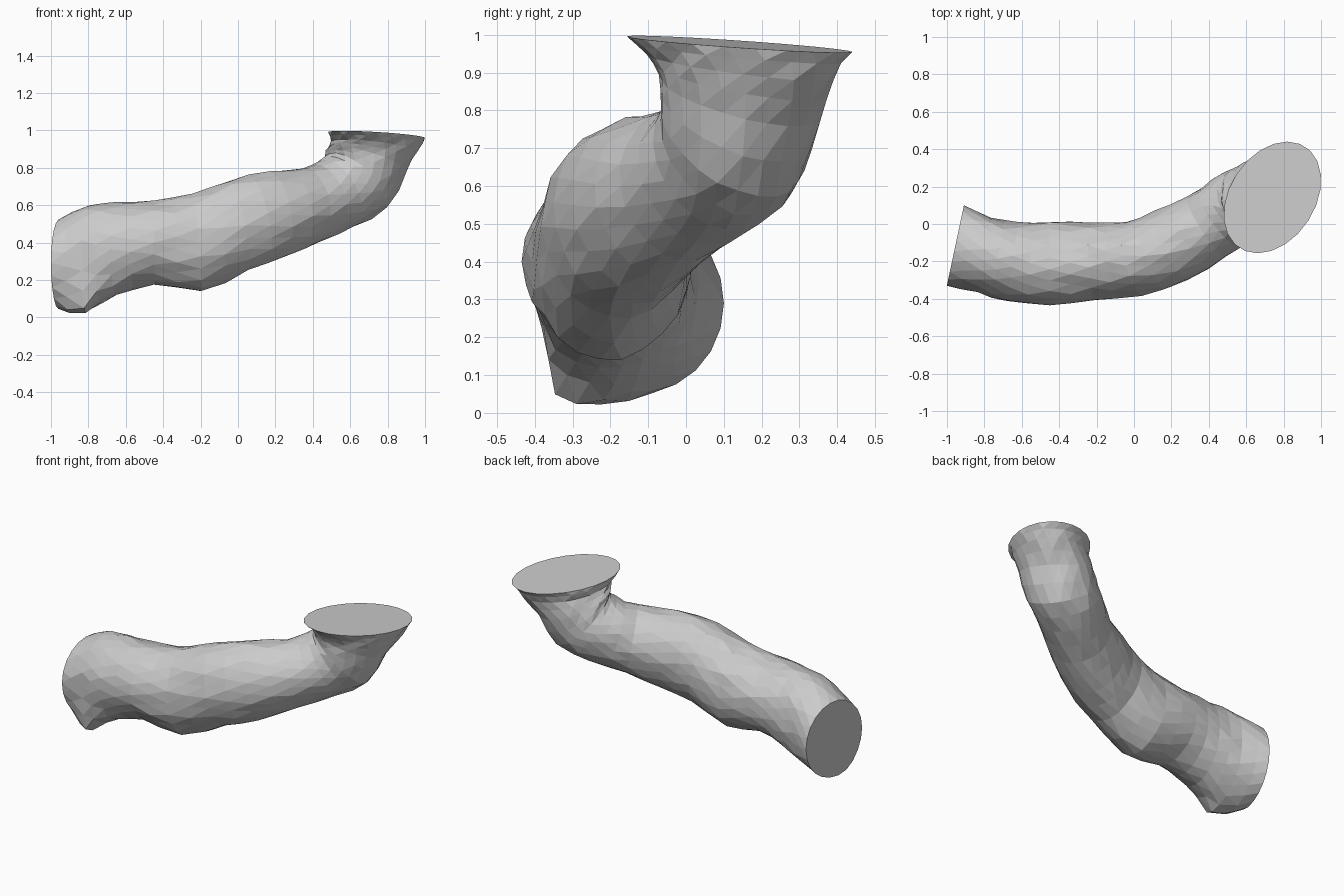
import bpy, bmesh, random
from math import sin, cos, exp, radians, pi
from mathutils import Vector

random.seed(4)
SIDES = 22

if "Cube" in bpy.data.objects:
    bpy.data.objects.remove(bpy.data.objects["Cube"], do_unlink=True)

grey = bpy.data.materials.new("plain_grey")
grey.use_nodes = True
colour = (0.6, 0.6, 0.6, 1)
grey.diffuse_color = colour
grey.node_tree.nodes["Principled BSDF"].inputs["Base Color"].default_value = colour

# Sections along the limb: centre x, y, z, yaw, pitch, half width, half height
sections = [
    (-.955, -.115, .29, -12, 0, .22, .235),
    (-.8, -.165, .335, -10, 0, .205, .265),
    (-.65, -.2, .365, -8, 0, .215, .25),
    (-.45, -.21, .4, 0, 0, .222, .222),
    (-.22, -.2, .4, 3, 5, .21, .262),
    (0, -.185, .492, 12, 12, .2, .245),
    (.2, -.115, .55, 25, 10, .205, .235),
    (.39, -.015, .6, 33, 10, .19, .2),
    (.53, .08, .665, 36, 25, .195, .2),
    (.635, .125, .725, 36, 45, .205, .215),
    (.685, .14, .835, 45, 70, .21, .228),
    (.73, .145, .915, 52, 82, .21, .27),
    (.74, .142, .975, 57, 86, .229, .324),
]

# Knob pulled out of the lower front side near the low end
KNOB_X = -.84
KNOB_DIRECTION = Vector((0, -.5, -.87)).normalized()


def between(i):
    """Smooth halfway section after section i."""
    p = sections[max(i - 1, 0)]
    q, r = sections[i], sections[i + 1]
    s = sections[min(i + 2, len(sections) - 1)]
    return [(9 * (b + c) - a - d) / 16 for a, b, c, d in zip(p, q, r, s)]


def knob(point, offset):
    """Extra outward push, strongest at the knob."""
    facing = max(0, offset.normalized().dot(KNOB_DIRECTION)) ** 8
    return KNOB_DIRECTION * .105 * facing * exp(-((point.x - KNOB_X) / .1) ** 2)


def ring(bm, section, jitter, shift):
    x, y, z, yaw, pitch, a, b = section
    yaw, pitch = radians(yaw), radians(pitch)
    side = Vector((-sin(yaw), cos(yaw), 0)) * a
    up = Vector((-sin(pitch) * cos(yaw), -sin(pitch) * sin(yaw), cos(pitch))) * b
    verts = []
    for k in range(SIDES):
        t = 2 * pi * (k + shift) / SIDES
        scale = 1 + random.uniform(-jitter, jitter)
        offset = (side * cos(t) + up * sin(t)) * scale
        point = Vector((x, y, z)) + offset
        verts.append(bm.verts.new(point + knob(point, offset)))
    return verts


# Bent limb with a flat cut at each end
path = []
for i in range(len(sections) - 1):
    path += [sections[i], between(i)]
path.append(sections[-1])

bm = bmesh.new()
last = len(path) - 1
rings = [ring(bm, s, 0 if i in (0, last) else 0.025, (i % 2) / 2)
         for i, s in enumerate(path)]
for i, (lower, upper) in enumerate(zip(rings, rings[1:])):
    for k in range(SIDES):
        n = (k + 1) % SIDES
        a, b, c, d = lower[k], lower[n], upper[n], upper[k]
        # Staggered rings: split along the shorter diagonal
        tris = ((a, b, d), (b, c, d)) if i % 2 == 0 else ((a, b, c), (a, c, d))
        for tri in tris:
            bm.faces.new(tri)
bm.faces.new(rings[0])
bm.faces.new(rings[-1])
bmesh.ops.recalc_face_normals(bm, faces=bm.faces)

mesh = bpy.data.meshes.new("bent_limb")
bm.to_mesh(mesh)
bm.free()
mesh.materials.append(grey)
limb = bpy.data.objects.new("bent_limb", mesh)
bpy.context.collection.objects.link(limb)
